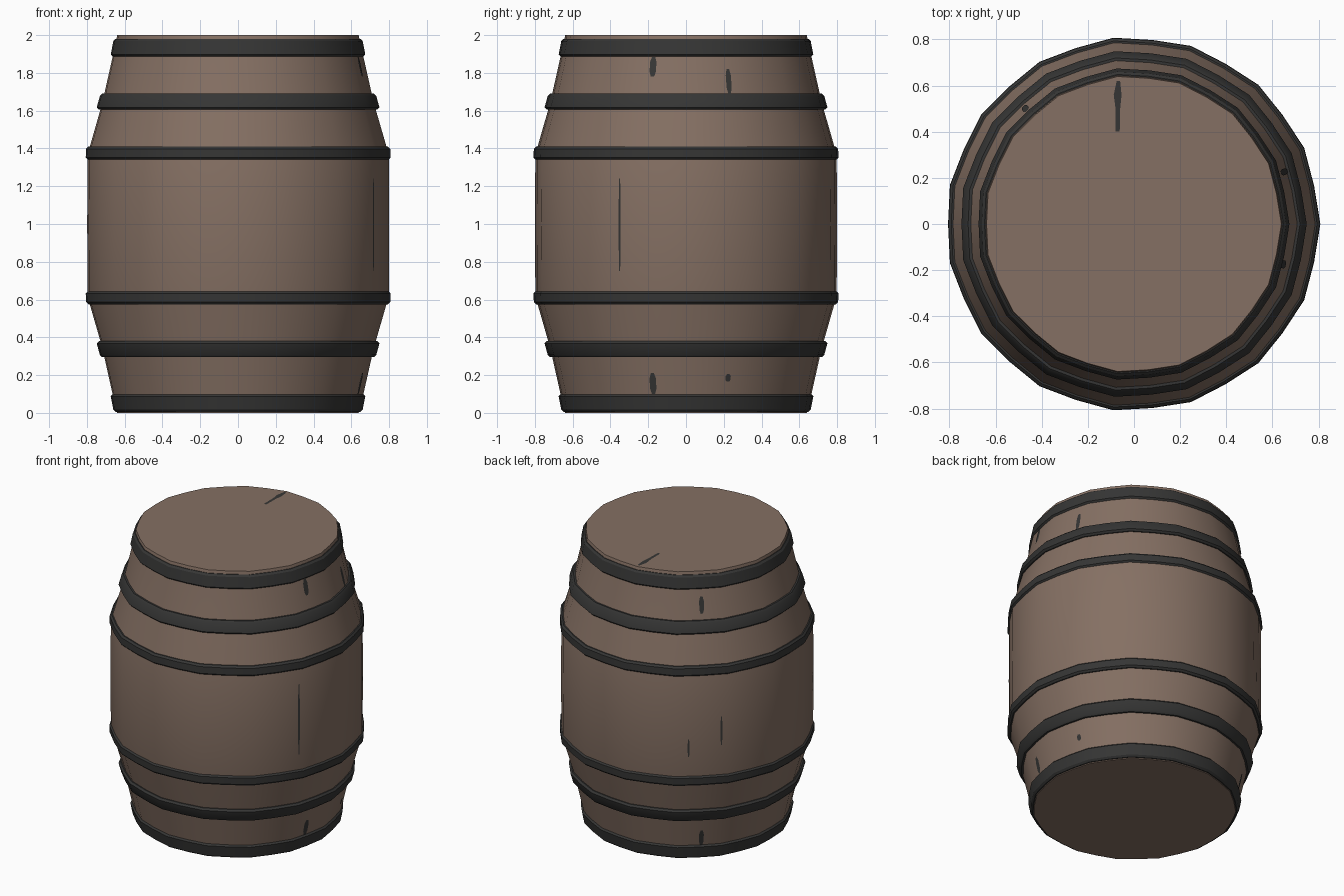
import bpy, bmesh, math

if "Cube" in bpy.data.objects:
    bpy.data.objects.remove(bpy.data.objects["Cube"])

SIDES = 30      # 15 main corners with softened midpoints between them
CX = -0.004


def material(name, rgb):
    m = bpy.data.materials.new(name)
    m.diffuse_color = (*rgb, 1)
    m.use_nodes = True
    m.node_tree.nodes["Principled BSDF"].inputs["Base Color"].default_value = m.diffuse_color
    return m


WOOD = material("brown wood", (0.235, 0.162, 0.125))
IRON = material("dark iron", (0.036, 0.036, 0.035))


def scale_at(a):
    # 1 at each main corner, slightly less halfway between two corners
    t = (a / (2 * math.pi) * 15) % 1
    return 1 - 0.012 * (1 - abs(2 * t - 1))


def finish(name, bm, mat):
    bmesh.ops.recalc_face_normals(bm, faces=bm.faces)
    me = bpy.data.meshes.new(name)
    bm.to_mesh(me)
    bm.free()
    me.materials.append(mat)
    ob = bpy.data.objects.new(name, me)
    bpy.context.collection.objects.link(ob)
    bpy.ops.object.select_all(action='DESELECT')
    bpy.context.view_layer.objects.active = ob
    ob.select_set(True)
    bpy.ops.object.shade_smooth_by_angle(angle=math.radians(30))
    return ob


def lathe(name, profile, mat, ring):
    bm = bmesh.new()
    loops = []
    for r, z in profile:
        row = []
        for i in range(SIDES):
            a = 2 * math.pi * i / SIDES
            s = r * scale_at(a)
            row.append(bm.verts.new((CX + s * math.cos(a), s * math.sin(a), z)))
        loops.append(row)
    n = len(loops)
    for k in range(n if ring else n - 1):
        p, q = loops[k], loops[(k + 1) % n]
        for i in range(SIDES):
            j = (i + 1) % SIDES
            bm.faces.new((p[i], p[j], q[j], q[i]))
    if not ring:
        bm.faces.new(loops[0])
        bm.faces.new(loops[-1])
    return finish(name, bm, mat)


# Barrel body: upper half profile, mirrored below the middle
upper = [(0.804, 1.0), (0.802, 1.36), (0.79, 1.41), (0.732, 1.61),
         (0.712, 1.69), (0.668, 1.885), (0.646, 1.985), (0.643, 2.0)]
lower = [(r, 1.985 - z) for r, z in upper[:0:-1]]
lower[0] = (0.643, 0.0)
lower[1] = (0.646, 0.012)
body = [(r, max(z, 0)) for r, z in lower] + upper
lathe("barrel_body", body, WOOD, False)

# Iron hoops: (low z, high z, low radius, high radius), mirrored below
HOOPS = [(1.885, 1.98, 0.678, 0.664), (1.605, 1.69, 0.753, 0.736),
         (1.34, 1.41, 0.812, 0.810)]


def hoop(name, z0, z1, r0, r1):
    e = 0.012
    inner = min(r0, r1) - 0.04
    lathe(name, [(inner, z0), (r0 - e, z0), (r0, z0 + e),
                 (r1, z1 - e), (r1 - e, z1), (inner, z1)], IRON, True)


for k, (z0, z1, r0, r1) in enumerate(HOOPS):
    hoop(f"upper_hoop_{k + 1}", z0, z1, r0, r1)
    hoop(f"lower_hoop_{k + 1}", 1.985 - z1, 1.985 - z0, r1, r0)


def radius(z):
    for (r0, z0), (r1, z1) in zip(body, body[1:]):
        if z0 <= z <= z1:
            return r0 + (r1 - r0) * (z - z0) / (z1 - z0)
    return body[-1][0]


# Cracks in the staves: thin dark plates (angle in degrees, low z, high z, width)
CRACKS = [(-15, 1.78, 1.885, 0.035), (19, 1.69, 1.82, 0.028), (-26, 0.75, 1.24, 0.012),
          (-15, 0.10, 0.21, 0.035), (19, 0.165, 0.205, 0.028),
          (133, 1.73, 1.84, 0.03), (133, 0.10, 0.21, 0.03),
          (141, 0.85, 1.05, 0.012), (126, 0.78, 0.90, 0.012)]
for k, (deg, z0, z1, w) in enumerate(CRACKS):
    bm = bmesh.new()
    a = math.radians(deg)
    pts = []
    for z, f in ((z0, 0.5), (z0 * 0.75 + z1 * 0.25, 1), (z0 * 0.25 + z1 * 0.75, 1), (z1, 0.5)):
        row = []
        for s in (-1, 1):
            b = a + s * f * w / 2 / radius(z)
            c = b / (2 * math.pi) * SIDES
            i = math.floor(c)
            a0, a1 = (2 * math.pi * n / SIDES for n in (i, i + 1))
            p0 = [scale_at(a0) * math.cos(a0), scale_at(a0) * math.sin(a0)]
            p1 = [scale_at(a1) * math.cos(a1), scale_at(a1) * math.sin(a1)]
            r = radius(z) + 0.003
            x, y = (r * (u + (v - u) * (c - i)) for u, v in zip(p0, p1))
            row.append(bm.verts.new((CX + x, y, z)))
        pts.append(row)
    for p, q in zip(pts, pts[1:]):
        bm.faces.new((p[0], p[1], q[1], q[0]))
    finish(f"stave_crack_{k + 1}", bm, IRON)

# Crack in the lid
bm = bmesh.new()
bm.faces.new([bm.verts.new((x, y, 2.001)) for x, y in
              ((-0.08, 0.40), (-0.062, 0.40), (-0.06, 0.50), (-0.054, 0.56),
               (-0.06, 0.62), (-0.075, 0.62), (-0.088, 0.56), (-0.08, 0.50))])
finish("lid_crack", bm, IRON)
